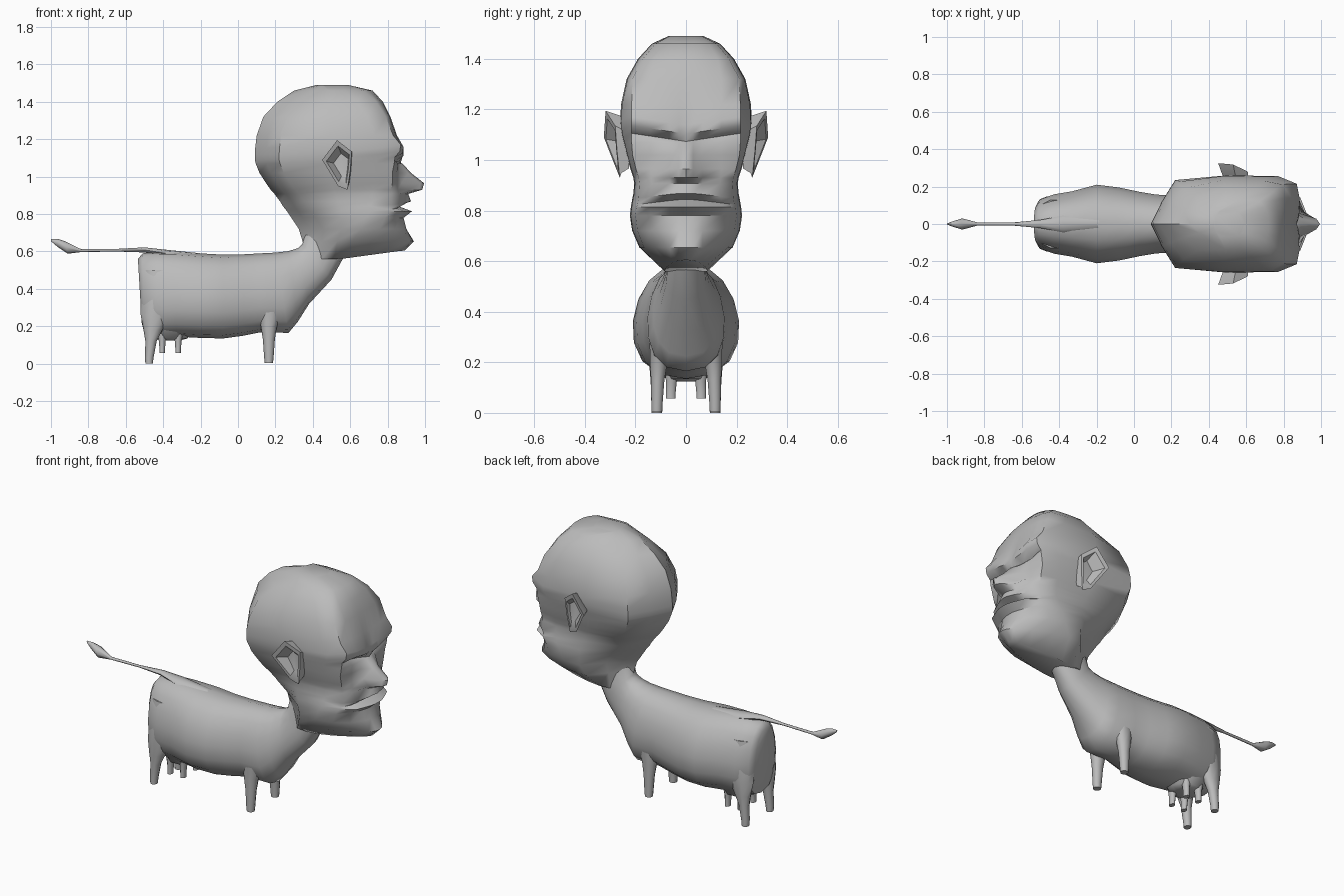
import bpy, bmesh, math
from mathutils import Vector

skin = bpy.data.materials.new("plain_grey")
skin.diffuse_color = (0.5, 0.5, 0.5, 1)


def loft(name, rings, angle=55):
    """Skin a list of equal-length closed rings and cap both ends."""
    bm = bmesh.new()
    vs = [[bm.verts.new(p) for p in r] for r in rings]
    n = len(vs[0])
    for a, b in zip(vs, vs[1:]):
        for i in range(n):
            j = (i + 1) % n
            bm.faces.new((a[i], a[j], b[j], b[i]))
    bm.faces.new(vs[0])
    bm.faces.new(vs[-1])
    bmesh.ops.recalc_face_normals(bm, faces=bm.faces)
    me = bpy.data.meshes.new(name)
    bm.to_mesh(me)
    bm.free()
    ob = bpy.data.objects.new(name, me)
    bpy.context.collection.objects.link(ob)
    me.materials.append(skin)
    bpy.ops.object.select_all(action='DESELECT')
    ob.select_set(True)
    bpy.context.view_layer.objects.active = ob
    bpy.ops.object.shade_smooth_by_angle(angle=math.radians(angle))
    return ob


def upright(path, sides=10):
    """Rings in the horizontal plane: x, y, z, radius x, radius y."""
    turns = [2 * math.pi * k / sides for k in range(sides)]
    return [[(x + rx * math.cos(t), y + ry * math.sin(t), z) for t in turns]
            for x, y, z, rx, ry in path]


def slung(path, sides=16, taper=0.0, power=1.0):
    """Rings between a bottom point and a top point: xb, zb, xt, zt, half width."""
    rings = []
    for xb, zb, xt, zt, w in path:
        lo, hi = Vector((xb, 0, zb)), Vector((xt, 0, zt))
        ring = []
        for k in range(sides):
            t = 2 * math.pi * k / sides
            p = lo.lerp(hi, 0.5 + 0.5 * math.cos(t))
            s = math.sin(t)
            p.y = w * math.copysign(abs(s) ** power, s) * (1 - taper * math.cos(t))
            ring.append(p)
        rings.append(ring)
    return rings


# Body, chest and neck in one skin
loft("body_and_neck", slung([
    (-0.515, 0.22, -0.535, 0.56, 0.095),
    (-0.50, 0.16, -0.51, 0.590, 0.13),
    (-0.43, 0.145, -0.43, 0.60, 0.158),
    (-0.33, 0.145, -0.33, 0.60, 0.175),
    (-0.20, 0.138, -0.20, 0.59, 0.21),
    (-0.08, 0.135, -0.08, 0.583, 0.195),
    (0.03, 0.15, 0.03, 0.585, 0.172),
    (0.12, 0.168, 0.12, 0.59, 0.157),
    (0.27, 0.165, 0.20, 0.594, 0.152),
    (0.32, 0.225, 0.27, 0.602, 0.13),
    (0.38, 0.32, 0.32, 0.618, 0.105),
    (0.50, 0.45, 0.345, 0.64, 0.08),
    (0.56, 0.56, 0.355, 0.69, 0.072),
    (0.62, 0.64, 0.40, 0.76, 0.05)], taper=0.12, power=0.8))

# Tail, with a broad root on the spine and a leaf-shaped tuft
loft("tail", slung([
    (-0.10, 0.56, -0.10, 0.58, 0.02),
    (-0.38, 0.57, -0.38, 0.609, 0.045),
    (-0.50, 0.595, -0.50, 0.622, 0.022),
    (-0.65, 0.600, -0.65, 0.614, 0.008),
    (-0.84, 0.597, -0.84, 0.613, 0.009),
    (-0.91, 0.588, -0.925, 0.655, 0.030),
    (-0.965, 0.625, -0.965, 0.668, 0.016),
    (-1.0, 0.655, -1.0, 0.667, 0.003)], sides=8))

# Legs, flaring into the shoulder and haunch
for side, s in (("left", 1), ("right", -1)):
    loft("front_leg_" + side, upright([
        (0.165, s * 0.115, 0.005, 0.022, 0.022),
        (0.165, s * 0.115, 0.03, 0.025, 0.023),
        (0.165, s * 0.112, 0.13, 0.032, 0.028),
        (0.165, s * 0.108, 0.20, 0.043, 0.036),
        (0.17, s * 0.100, 0.27, 0.062, 0.046),
        (0.18, s * 0.088, 0.36, 0.088, 0.062),
        (0.18, s * 0.070, 0.48, 0.09, 0.060)]))
    loft("rear_leg_" + side, upright([
        (-0.475, s * 0.115, 0.0, 0.020, 0.022),
        (-0.475, s * 0.115, 0.03, 0.023, 0.023),
        (-0.465, s * 0.113, 0.12, 0.030, 0.028),
        (-0.455, s * 0.112, 0.18, 0.050, 0.034),
        (-0.44, s * 0.105, 0.26, 0.080, 0.045),
        (-0.425, s * 0.090, 0.36, 0.095, 0.060),
        (-0.42, s * 0.070, 0.50, 0.09, 0.060)]))
    # Teats
    for end, x in (("front", -0.32), ("rear", -0.405)):
        loft("teat_%s_%s" % (end, side), upright([
            (x, s * 0.06, 0.057, 0.015, 0.02),
            (x, s * 0.06, 0.08, 0.015, 0.02),
            (x, s * 0.058, 0.12, 0.018, 0.022),
            (x, s * 0.055, 0.17, 0.03, 0.03)]))
# Udder
loft("udder", upright([(-0.36, 0, 0.125, 0.05, 0.05), (-0.36, 0, 0.135, 0.09, 0.085),
                       (-0.36, 0, 0.20, 0.13, 0.12)], 10))

# Head: height, back x, back half width, side half width
skull = [
    (1.49, 0.42, 0.04, 0.07), (1.46, 0.30, 0.09, 0.135), (1.40, 0.21, 0.14, 0.19),
    (1.32, 0.135, 0.19, 0.235), (1.22, 0.10, 0.225, 0.257), (1.155, 0.092, 0.235, 0.26),
    (1.12, 0.09, 0.235, 0.258), (1.09, 0.09, 0.235, 0.253), (1.07, 0.095, 0.23, 0.247),
    (1.02, 0.115, 0.22, 0.235), (0.965, 0.15, 0.20, 0.22), (0.93, 0.175, 0.185, 0.208),
    (0.908, 0.195, 0.172, 0.205), (0.868, 0.225, 0.155, 0.208), (0.843, 0.24, 0.145, 0.213),
    (0.815, 0.262, 0.135, 0.218), (0.78, 0.285, 0.12, 0.222), (0.72, 0.325, 0.105, 0.213),
    (0.655, 0.345, 0.09, 0.185), (0.605, 0.36, 0.078, 0.085)]
# Face: front x from the middle of the face out to the temple
face = [
    (0.59, 0.59, 0.59, 0.58, 0.56), (0.72, 0.72, 0.715, 0.70, 0.67), (0.775, 0.775, 0.77, 0.76, 0.74),
    (0.815, 0.815, 0.815, 0.81, 0.79), (0.85, 0.85, 0.85, 0.845, 0.83),
    (0.87, 0.875, 0.88, 0.885, 0.87), (0.87, 0.88, 0.885, 0.88, 0.865),
    (0.87, 0.86, 0.84, 0.83, 0.84), (0.88, 0.87, 0.86, 0.855, 0.835),
    (0.925, 0.91, 0.86, 0.85, 0.825), (0.995, 0.975, 0.875, 0.85, 0.825),
    (0.985, 0.97, 0.91, 0.855, 0.82), (0.91, 0.905, 0.885, 0.86, 0.82),
    (0.925, 0.92, 0.91, 0.88, 0.82), (0.855, 0.855, 0.855, 0.85, 0.81),
    (0.93, 0.93, 0.92, 0.89, 0.81), (0.885, 0.885, 0.875, 0.845, 0.785),
    (0.90, 0.90, 0.89, 0.84, 0.76), (0.94, 0.935, 0.91, 0.82, 0.71),
    (0.89, 0.88, 0.85, 0.78, 0.68)]
rings = []
for i, ((z, xb, wb, w), fx) in enumerate(zip(skull, face)):
    cols = ((0.028, 0.2), (0.065, 0.42), (0.14, 0.66), (0.215, 0.9))
    ys = [0] + [min(y, f * w) for y, f in cols]
    side = fx[4] - 0.10
    back = min(0.13, 0.4 * (side - xb))
    half = [(xb, 0), (xb + back * 0.46, wb * 0.52), (xb + back, wb),
            (xb + back + (side - xb - back) * 0.5, max(w, wb)), (side, w * 0.985)]
    half += [(fx[k], ys[k]) for k in (4, 3, 2, 1, 0)]
    ring = []
    for x, y in half:
        dz = 0
        if x > side + 0.01:
            if 5 <= i <= 7:          # brows slope down to the nose
                dz = (y - 0.11) * 0.15
            elif i in (13, 14):      # corners of the mouth turn down
                dz = -max(0, y - 0.035) * 0.12
        if i == len(skull) - 1:      # underside of the jaw falls to the neck
            dz = -0.045 * min(1, max(0, (0.88 - x) / 0.33))
        ring.append((x, y, z + dz))
    rings.append(ring + [(x, -y, zz) for x, y, zz in ring[-2:0:-1]])
loft("head", rings, 50)

# Ears: base on the skull, flared rim, inset rim and hollow
rim = [Vector(p) for p in ((0.45, 0.325, 1.09), (0.53, 0.318, 1.195), (0.608, 0.28, 1.135),
                           (0.60, 0.272, 1.03), (0.585, 0.262, 0.93), (0.535, 0.27, 0.95))]
mid = sum(rim, Vector()) / len(rim)


def ear_ring(s, scale, depth=None, dx=0.0):
    pts = [mid.lerp(p, scale) for p in rim]
    return [(q.x + dx, s * (q.y if depth is None else depth), q.z) for q in pts]


for side, s in (("left", 1), ("right", -1)):
    loft("ear_" + side, [ear_ring(s, 0.7, 0.225, 0.02), ear_ring(s, 0.85, 0.255, 0.01),
                         ear_ring(s, 1), ear_ring(s, 0.78), ear_ring(s, 0.5, 0.258, 0.01)], 35)
